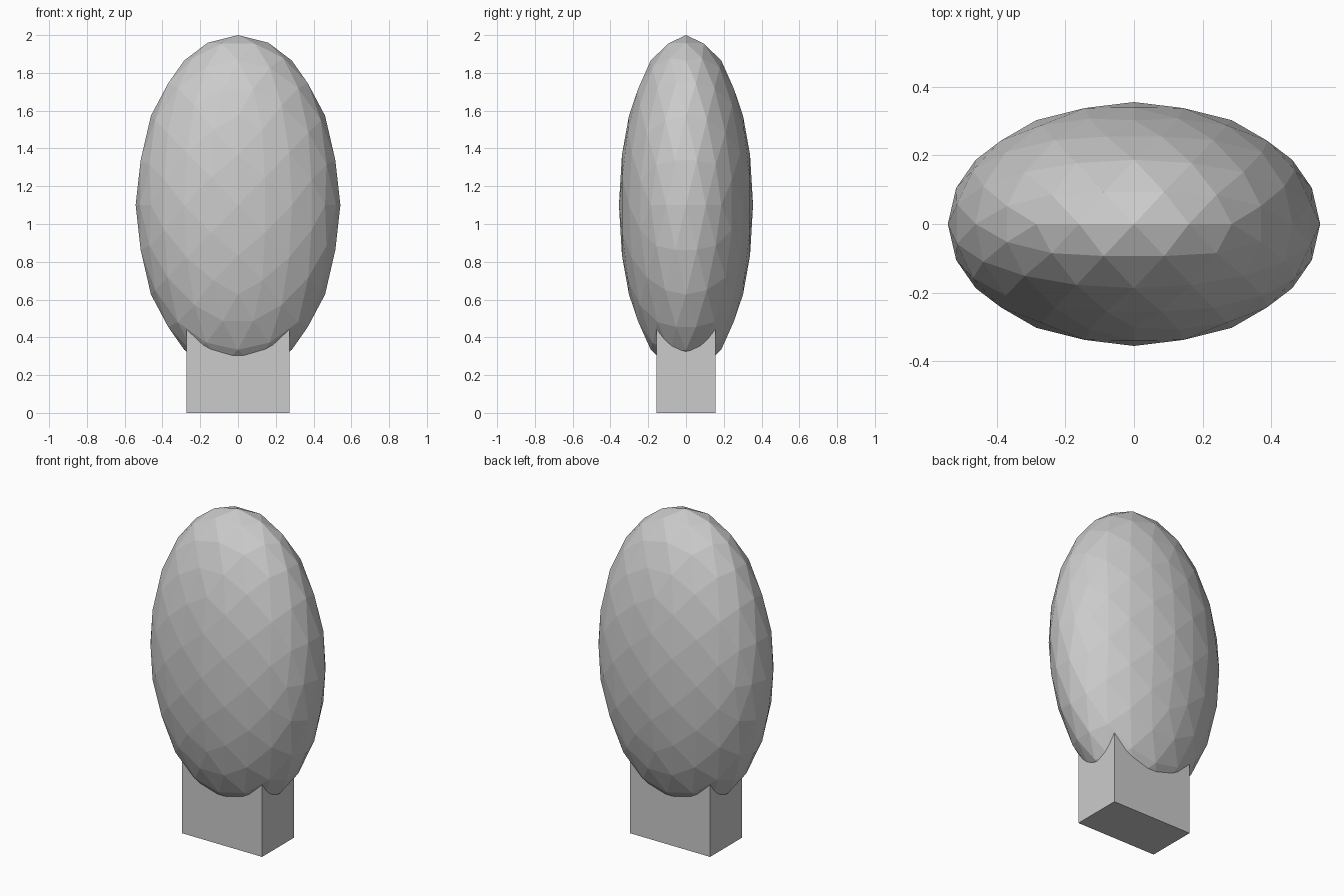
import bpy, bmesh, math
from mathutils import Matrix

if "Cube" in bpy.data.objects:
    bpy.data.objects.remove(bpy.data.objects["Cube"])


def finish(name, bm):
    mesh = bpy.data.meshes.new(name)
    bm.to_mesh(mesh)
    bm.free()
    obj = bpy.data.objects.new(name, mesh)
    bpy.context.collection.objects.link(obj)
    return obj


# Faceted foliage: icosphere turned so one icosahedron edge lies along x at the top
tilt = -math.atan(2) / 2
bm = bmesh.new()
bmesh.ops.create_icosphere(bm, subdivisions=3, radius=1.0)
bmesh.ops.transform(
    bm, verts=bm.verts,
    matrix=Matrix.Translation((0, 0, 1.1))
    @ Matrix.Diagonal((0.542, 0.355, 0.9, 1))
    @ Matrix.Rotation(tilt, 4, 'Y'))
finish("foliage", bm)

# Square-cut trunk, its top buried in the foliage
bm = bmesh.new()
bmesh.ops.create_cube(bm, size=1.0)
bmesh.ops.transform(
    bm, verts=bm.verts,
    matrix=Matrix.Translation((0, 0, 0.25)) @ Matrix.Diagonal((0.544, 0.31, 0.5, 1)))
finish("trunk", bm)
